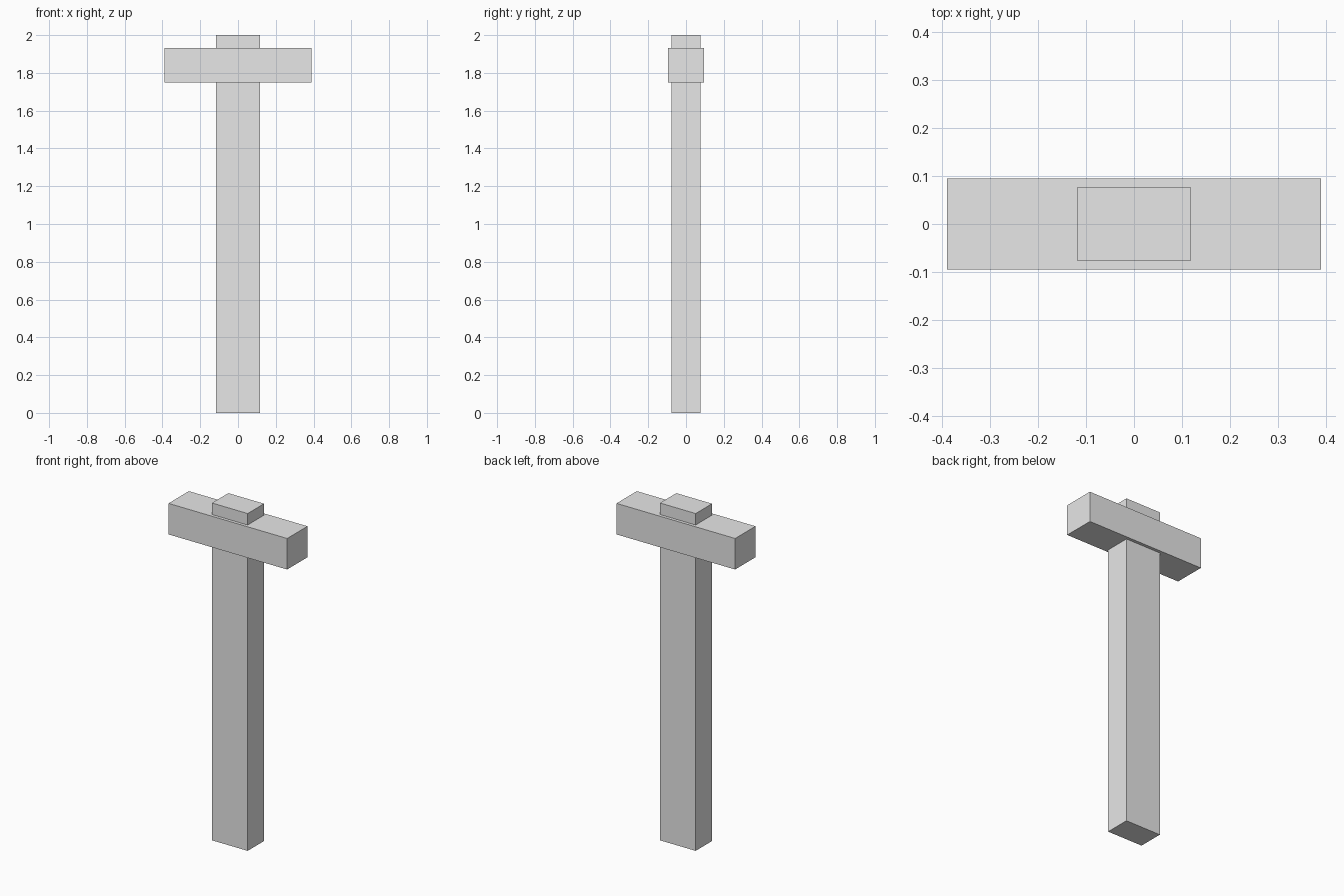
import bpy

# Remove the default cube
cube = bpy.data.objects.get("Cube")
if cube:
    bpy.data.objects.remove(cube, do_unlink=True)

# Single flat grey material
GREY = (0.8, 0.8, 0.8, 1.0)
grey = bpy.data.materials.new("light_grey")
grey.use_nodes = True
grey.diffuse_color = GREY
for node in grey.node_tree.nodes:
    if node.type == 'BSDF_PRINCIPLED':
        node.inputs["Base Color"].default_value = GREY


def box(name, size, bottom):
    """Flat-shaded box centred on x and y, standing at the given height."""
    bpy.ops.mesh.primitive_cube_add(size=1, location=(0, 0, bottom + size[2] / 2))
    ob = bpy.context.object
    ob.name = ob.data.name = name
    ob.scale = size
    bpy.ops.object.transform_apply(location=False, rotation=False, scale=True)
    ob.data.materials.append(grey)
    return ob


# Upright post running through the head
box("handle", (0.234, 0.153, 2.0), 0.0)

# Crosswise head block
box("head", (0.778, 0.19, 0.184), 1.748)
